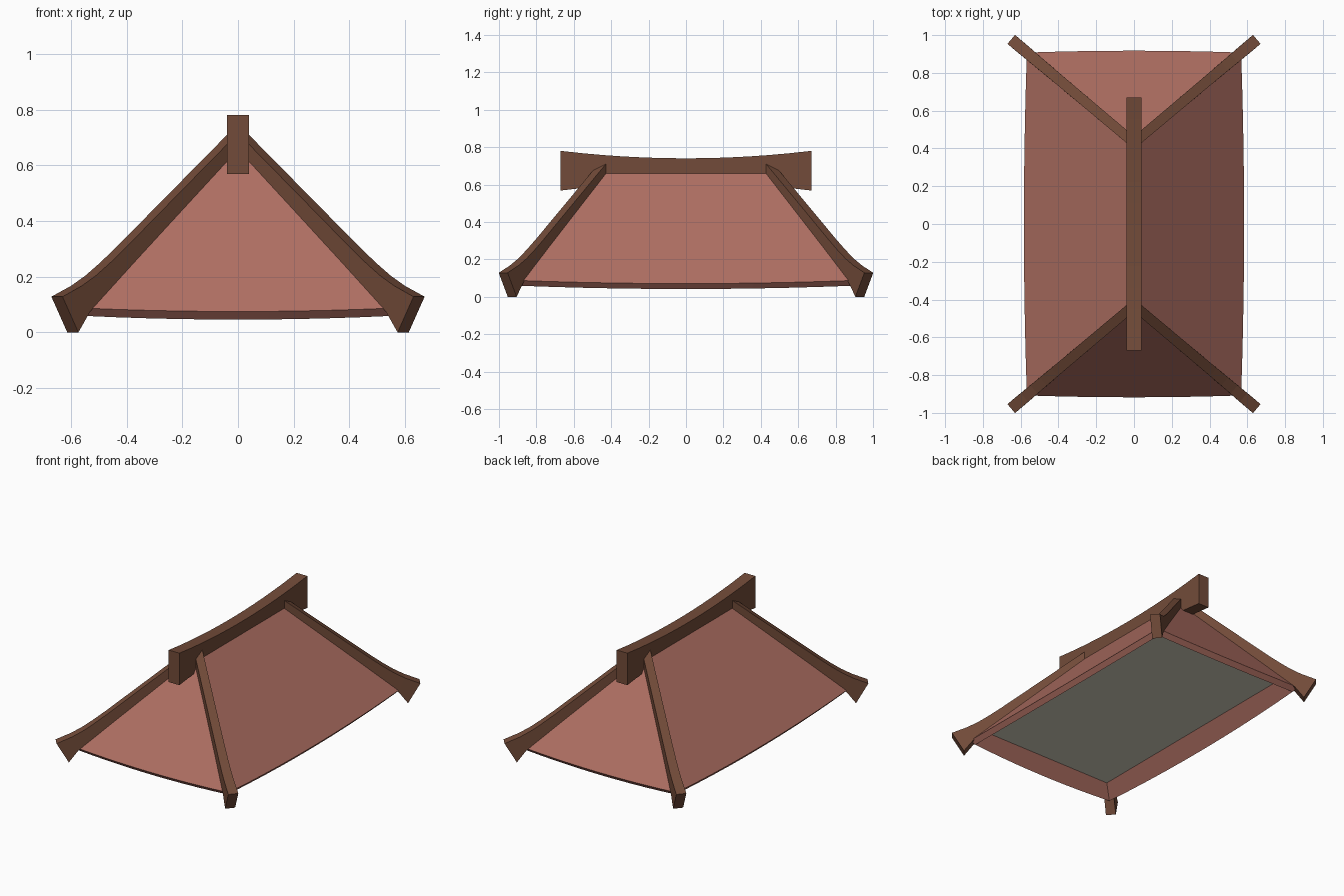
import bpy, bmesh, math
from mathutils import Vector

if "Cube" in bpy.data.objects:
    bpy.data.objects.remove(bpy.data.objects["Cube"])


def material(name, rgb):
    m = bpy.data.materials.new(name)
    m.diffuse_color = (*rgb, 1)
    m.use_nodes = True
    m.node_tree.nodes["Principled BSDF"].inputs["Base Color"].default_value = m.diffuse_color
    return m


TILE = material("terracotta red", (0.43, 0.16, 0.123))
WOOD = material("dark wood brown", (0.17, 0.071, 0.041))
GREY = material("warm light grey", (0.66, 0.63, 0.52))


def finish(name, bm, mat):
    bmesh.ops.recalc_face_normals(bm, faces=bm.faces[:])
    me = bpy.data.meshes.new(name)
    bm.to_mesh(me)
    bm.free()
    me.materials.append(mat)
    ob = bpy.data.objects.new(name, me)
    bpy.context.collection.objects.link(ob)
    return ob


def beam(name, top, bottom, origin, along, half_start, half_end):
    """Beam in a vertical plane: matching top and bottom (distance, z) curves."""
    along = Vector(along).normalized()
    across = Vector((-along.y, along.x, 0))
    up = Vector((0, 0, 1))
    bm = bmesh.new()
    rings = []
    for i, ((st, zt), (sb, zb)) in enumerate(zip(top, bottom)):
        f = i / (len(top) - 1)
        side = across * (half_start + (half_end - half_start) * f)
        t = Vector(origin) + along * st + up * zt
        b = Vector(origin) + along * sb + up * zb
        rings.append([bm.verts.new(p) for p in (t - side, t + side, b + side, b - side)])
    for r, q in zip(rings, rings[1:]):
        for i in range(4):
            j = (i + 1) % 4
            bm.faces.new((r[i], r[j], q[j], q[i]))
    bm.faces.new(rings[0])
    bm.faces.new(rings[-1])
    return finish(name, bm, WOOD)


# Hipped roof shell: four flat slopes with gently bowed eaves
RIDGE_Z, RIDGE_Y, SLOPE, RATIO = 0.70, 0.43, 1.08, 0.842
CX = 0.567
CY = RIDGE_Y + RATIO * CX
N = 10


def eave_edges(inset, drop):
    """Eave points for the four sides, each from corner to corner."""
    out = []
    for k in range(4):
        edge = []
        for i in range(N + 1):
            t = 2 * i / N - 1
            bow = 1 - t * t
            if k % 2 == 0:                      # long sides
                d = CX + 0.016 * bow
                p = Vector((d - inset, t * (CY - inset), RIDGE_Z - SLOPE * d - drop))
            else:                               # hip ends
                d = CY + 0.010 * bow
                z = RIDGE_Z - SLOPE / RATIO * (d - RIDGE_Y)
                p = Vector((-t * (CX - inset), d - inset, z - drop))
            if k >= 2:
                p.x, p.y = -p.x, -p.y
            edge.append(p)
        out.append(edge)
    return out


bm = bmesh.new()
layers = []
for inset, drop, ridge_drop in ((0, 0, 0), (0.026, 0.029, 0.056)):
    back = bm.verts.new((0, RIDGE_Y, RIDGE_Z - ridge_drop))
    front = bm.verts.new((0, -RIDGE_Y, RIDGE_Z - ridge_drop))
    ring = [bm.verts.new(p) for edge in eave_edges(inset, drop) for p in edge[:-1]]
    for k, tops in enumerate(((back, front), (back,), (front, back), (front,))):
        side = [ring[(k * N + i) % (4 * N)] for i in range(N + 1)]
        bm.faces.new(side + list(tops))
    layers.append(ring)
upper, lower = layers
for i in range(4 * N):
    j = (i + 1) % (4 * N)
    bm.faces.new((upper[i], upper[j], lower[j], lower[i]))
finish("roof_slopes", bm, TILE)

# Grey ceiling panel recessed under the roof
bm = bmesh.new()
bmesh.ops.create_cube(bm, size=1)
for v in bm.verts:
    v.co = (v.co.x * 0.95, v.co.y * 1.66, 0.139 + v.co.z * 0.008)
finish("ceiling_panel", bm, GREY)

# Ridge beam, sagging slightly in the middle
L = 0.67
ts = [-1 + i / 6 for i in range(13)]
beam("ridge_beam",
     [(L * t, 0.74 + 0.04 * t * t) for t in ts],
     [(L * t, 0.61 - 0.042 * t * t) for t in ts],
     (0, 0, 0), (0, 1, 0), 0.039, 0.039)

# Four hip beams with upturned feet; profiles given as (x, z)
hip_top = [(0.0, 0.732), (0.25, 0.478), (0.42, 0.305), (0.48, 0.247),
           (0.53, 0.203), (0.58, 0.167), (0.65, 0.128)]
hip_bottom = [(0.0, 0.60), (0.22, 0.40), (0.38, 0.245), (0.44, 0.188),
              (0.50, 0.130), (0.55, 0.075), (0.593, 0.0)]
stretch = math.hypot(1, RATIO)
for sx, xname in ((-1, "left"), (1, "right")):
    for sy, yname in ((-1, "front"), (1, "back")):
        beam(f"hip_beam_{yname}_{xname}",
             [(x * stretch, z) for x, z in hip_top],
             [(x * stretch, z) for x, z in hip_bottom],
             (0, sy * RIDGE_Y, 0), (sx, sy * RATIO, 0), 0.026, 0.031)
